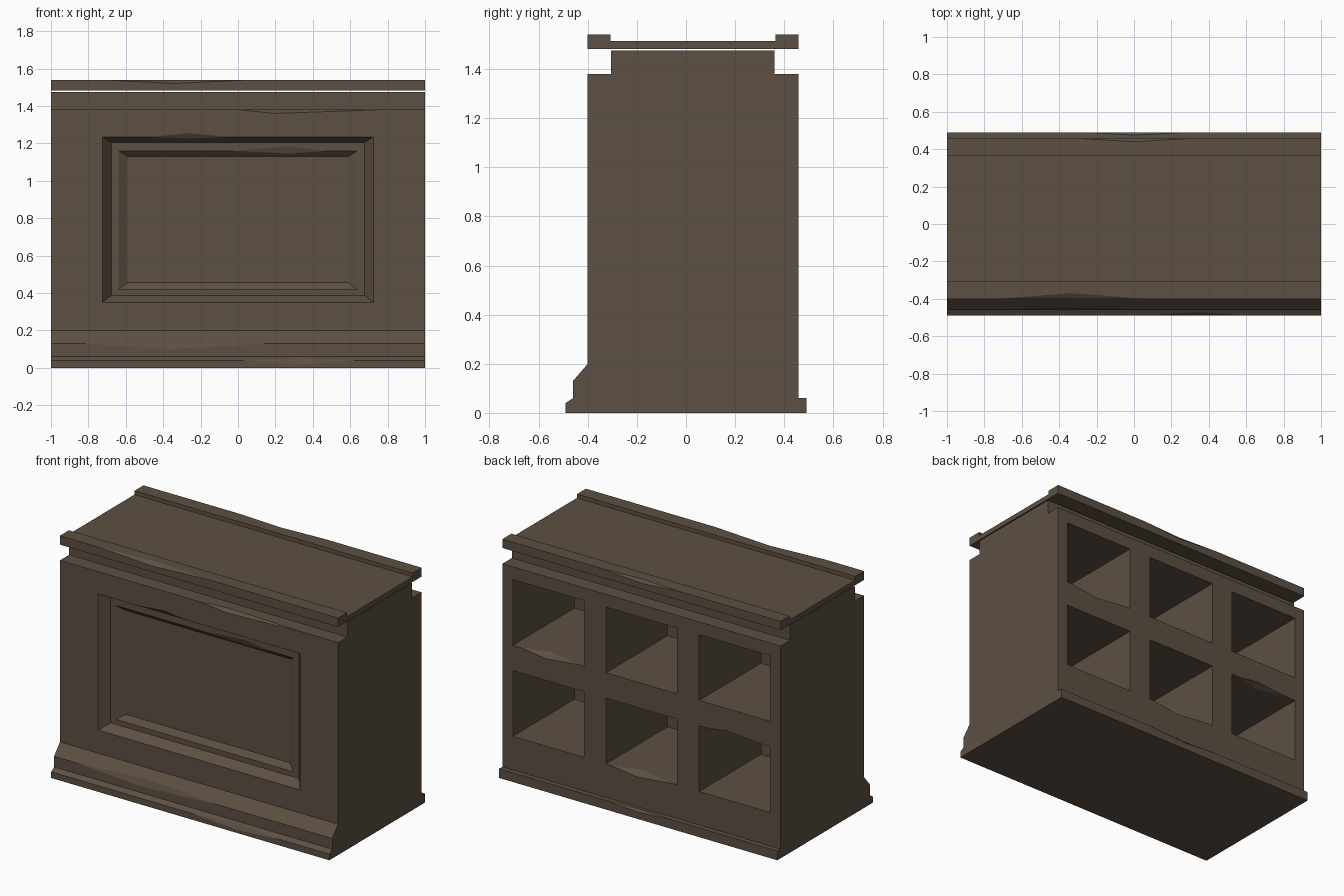
import bpy, bmesh
from mathutils import Vector

if "Cube" in bpy.data.objects:
    bpy.data.objects.remove(bpy.data.objects["Cube"])

wood = bpy.data.materials.new("dark brown wood")
wood.diffuse_color = (0.11, 0.08, 0.056, 1)
wood.use_nodes = True
wood.node_tree.nodes["Principled BSDF"].inputs["Base Color"].default_value = wood.diffuse_color


def finish(bm, name):
    bmesh.ops.recalc_face_normals(bm, faces=bm.faces[:])
    mesh = bpy.data.meshes.new(name)
    bm.to_mesh(mesh)
    bm.free()
    mesh.materials.append(wood)
    ob = bpy.data.objects.new(name, mesh)
    bpy.context.collection.objects.link(ob)
    return ob


def extrude_profile(name, profile):
    """Extrude a (y, z) outline over the full width."""
    bm = bmesh.new()
    face = bm.faces.new([bm.verts.new((-1, y, z)) for y, z in profile])
    res = bmesh.ops.extrude_face_region(bm, geom=[face])
    moved = [v for v in res["geom"] if isinstance(v, bmesh.types.BMVert)]
    bmesh.ops.translate(bm, verts=moved, vec=(2, 0, 0))
    return finish(bm, name)


def cut(target, points):
    """Subtract the convex hull of some points."""
    bm = bmesh.new()
    for p in points:
        bm.verts.new(p)
    bmesh.ops.convex_hull(bm, input=bm.verts[:])
    cutter = finish(bm, "cutter")
    cutter.hide_render = True
    mod = target.modifiers.new("cut", 'BOOLEAN')
    mod.operation = 'DIFFERENCE'
    mod.solver = 'EXACT'
    mod.object = cutter
    bpy.context.view_layer.objects.active = target
    bpy.ops.object.modifier_apply(modifier=mod.name)
    bpy.data.objects.remove(cutter)


def box_points(x0, x1, y0, y1, z0, z1):
    return [(x, y, z) for x in (x0, x1) for y in (y0, y1) for z in (z0, z1)]


def chip(target, x0, x1, xm, edge, p, q):
    """Knock a wedge off an edge running along x; p and q lie on its two faces."""
    P, Q = Vector((xm, *p)), Vector((xm, *q))
    mid = (P + Q) / 2
    cut(target, [(x0, *edge), (x1, *edge), mid + (P - mid) * 1.3, mid + (Q - mid) * 1.3])


# cabinet body with plinth and stepped neck
body = extrude_profile("cabinet_body", [
    (-0.49, 0), (-0.49, 0.04), (-0.46, 0.06), (-0.46, 0.13), (-0.40, 0.20),
    (-0.40, 1.38), (-0.305, 1.38), (-0.305, 1.475), (0.36, 1.475),
    (0.36, 1.38), (0.457, 1.38), (0.457, 0.06), (0.49, 0.06), (0.49, 0)])

# counter top with raised front and back lips
top = extrude_profile("counter_top", [
    (-0.40, 1.482), (-0.40, 1.54), (-0.308, 1.54), (-0.308, 1.515),
    (0.365, 1.515), (0.365, 1.54), (0.457, 1.54), (0.457, 1.482)])

# two-step sunken front panel with sloped borders
for w0, zb0, zt0, y0, w1, zb1, zt1, y1 in (
        (0.725, 0.35, 1.235, -0.40, 0.677, 0.387, 1.205, -0.34),
        (0.638, 0.42, 1.16, -0.34, 0.59, 0.455, 1.13, -0.31)):
    t = -0.2  # run the slope a little past the surface
    pts = []
    for k in (t, 1):
        w, y = w0 + (w1 - w0) * k, y0 + (y1 - y0) * k
        for z in (zb0 + (zb1 - zb0) * k, zt0 + (zt1 - zt0) * k):
            pts += [(-w, y, z), (w, y, z)]
    cut(body, pts)

# six storage cubbies in the back
for cx in (-0.67, 0, 0.67):
    for z0 in (0.278, 0.87):
        cut(body, box_points(cx - 0.255, cx + 0.255, -0.175, 0.6, z0, z0 + 0.427))

# worn chips on the counter lips
chip(top, -0.73, 0.07, -0.34, (-0.40, 1.54), (-0.40, 1.52), (-0.37, 1.54))
chip(top, -0.29, 0.30, 0.0, (0.457, 1.54), (0.457, 1.52), (0.44, 1.54))

# worn chips on body edges: shoulder, plinth, panel borders, cubby edges
for args in (
        (0.0, 0.75, 0.2, (-0.40, 1.38), (-0.40, 1.36), (-0.375, 1.38)),
        (-0.83, 0.16, -0.37, (-0.46, 0.13), (-0.46, 0.10), (-0.443, 0.15)),
        (0.02, 0.63, 0.34, (-0.49, 0.04), (-0.49, 0.02), (-0.472, 0.052)),
        (-0.25, 0.28, 0.0, (0.49, 0.06), (0.49, 0.045), (0.475, 0.06)),
        (-0.46, -0.06, -0.26, (-0.40, 1.235), (-0.40, 1.255), (-0.38, 1.225)),
        (-0.03, 0.46, 0.28, (-0.34, 1.16), (-0.34, 1.185), (-0.325, 1.145)),
        (0.46, 0.87, 0.68, (0.457, 0.87), (0.457, 0.845), (0.40, 0.87)),
        (-0.22, 0.22, 0.03, (0.457, 0.278), (0.457, 0.253), (0.40, 0.278)),
        (-0.87, -0.47, -0.62, (0.457, 0.705), (0.457, 0.725), (0.41, 0.705))):
    chip(body, *args)
